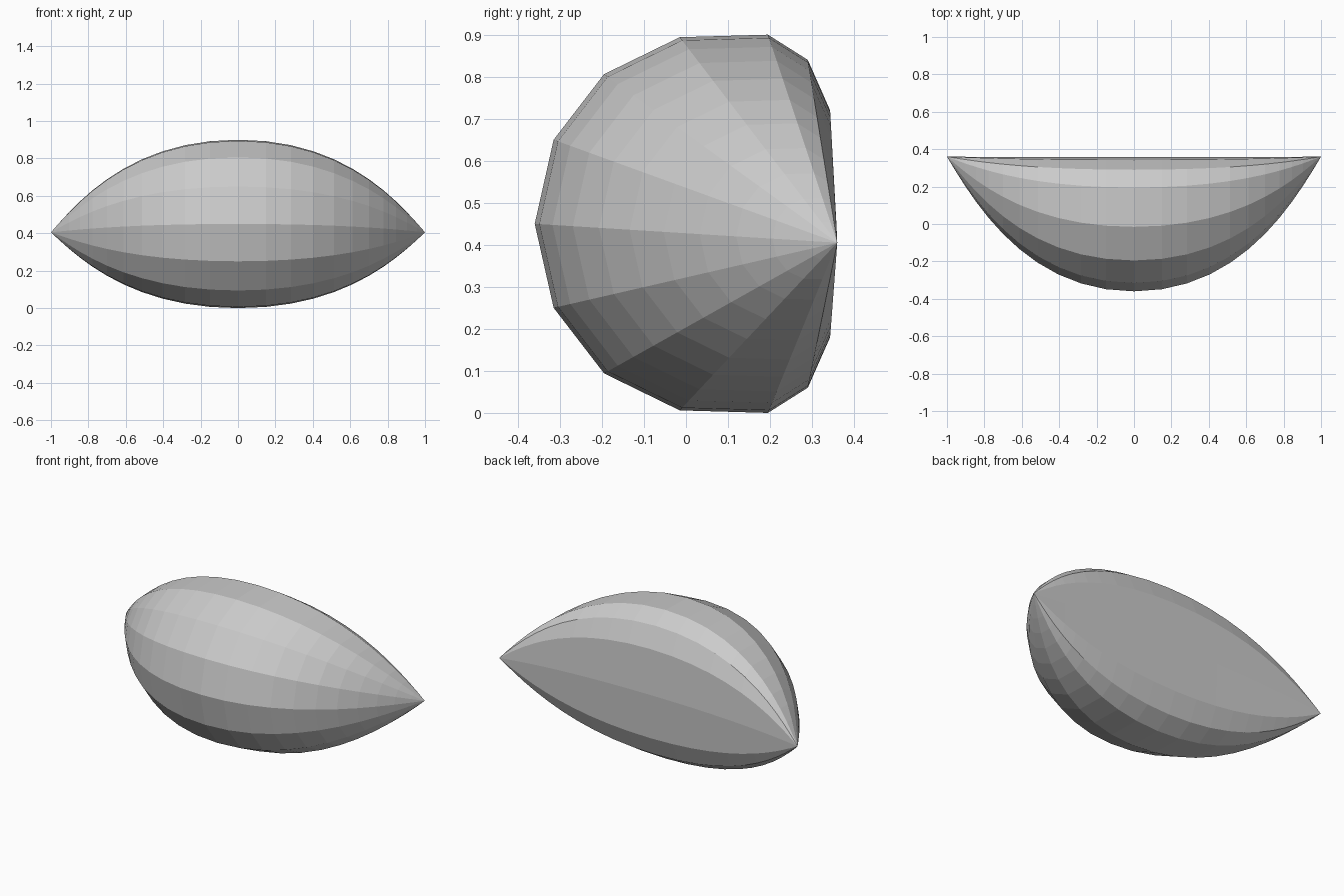
import bpy
import bmesh
from mathutils import Vector

if "Cube" in bpy.data.objects:
    bpy.data.objects.remove(bpy.data.objects["Cube"])

# Mid cross-section (y, z): upper half, mirrored about z = 0.45
CENTRE_Z = 0.45
upper = [(-0.315, 0.65), (-0.195, 0.806), (-0.015, 0.894),
         (0.195, 0.90), (0.29, 0.84), (0.343, 0.72)]
lower = [(y, 2 * CENTRE_Z - z) for y, z in reversed(upper)]
section = [(-0.36, CENTRE_Z)] + upper + [(0.358, CENTRE_Z)] + lower
TIP = Vector((0, 0.36, 0.405))
STEPS = 11


def outline(t):
    """Half of the length curve: distance from middle and section scale."""
    a, b, c, d = (1 - t) ** 3, 3 * t * (1 - t) ** 2, 3 * t * t * (1 - t), t ** 3
    return b * 0.57 + c * 0.85 + d, a + b + c * 0.35


# Wedge body: sections shrinking towards a point at each end
stations = [outline(i / STEPS) for i in range(STEPS)]
stations = [(-x, s) for x, s in reversed(stations[1:])] + stations
bm = bmesh.new()
rings = []
for x, s in stations:
    ring = []
    for y, z in section:
        p = TIP.lerp(Vector((0, y, z)), s)
        ring.append(bm.verts.new((x, p.y, p.z)))
    rings.append(ring)

n = len(section)
for r0, r1 in zip(rings, rings[1:]):
    for i in range(n):
        j = (i + 1) % n
        bm.faces.new((r0[i], r0[j], r1[j], r1[i]))

# Pointed ends
for side, ring in ((-1, rings[0]), (1, rings[-1])):
    tip = bm.verts.new((side, TIP.y, TIP.z))
    for i in range(n):
        bm.faces.new((ring[i], ring[(i + 1) % n], tip))

bmesh.ops.recalc_face_normals(bm, faces=bm.faces)
mesh = bpy.data.meshes.new("wedge_body")
bm.to_mesh(mesh)
bm.free()
bpy.context.collection.objects.link(bpy.data.objects.new("wedge_body", mesh))
